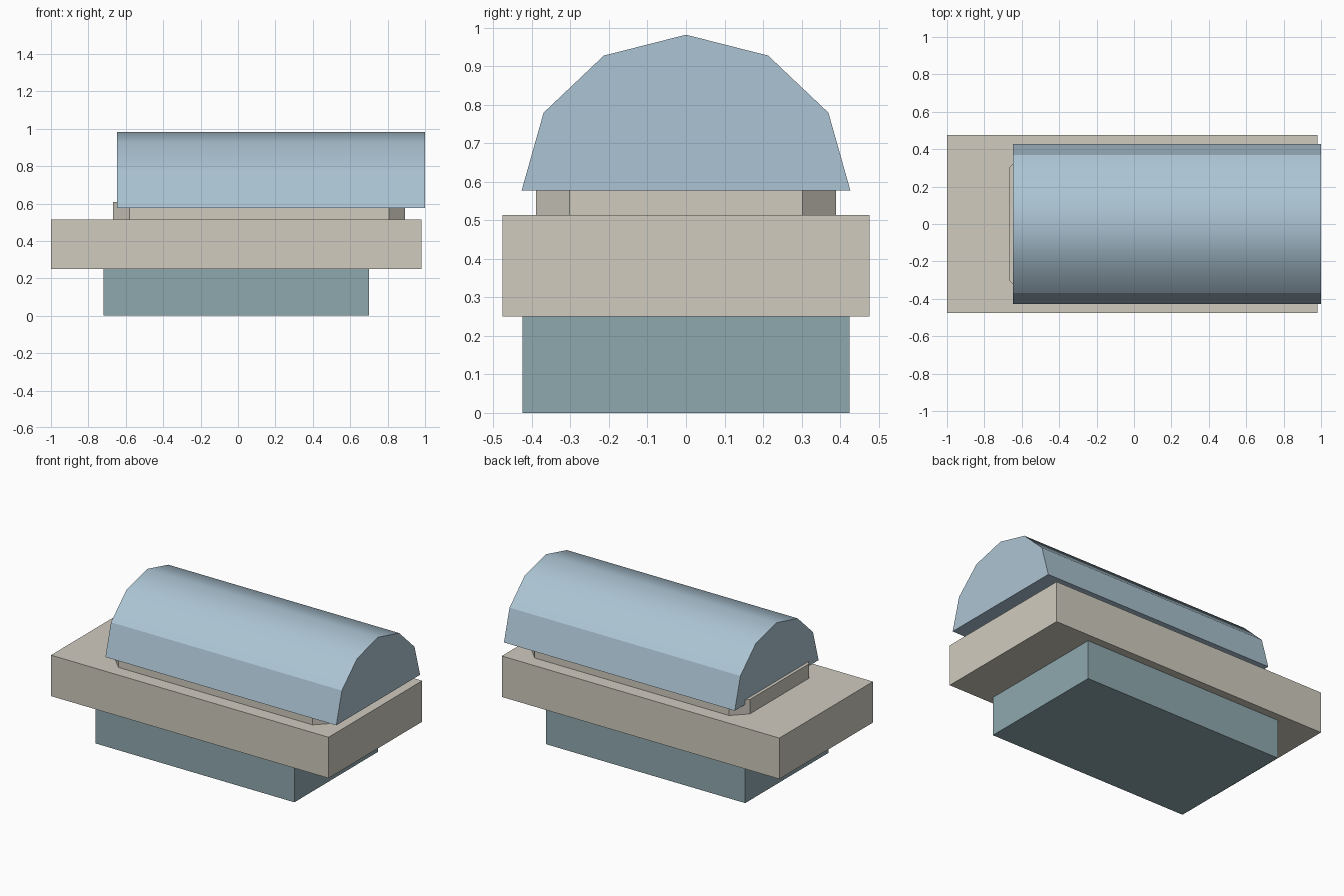
import bpy
import bmesh
from math import sin, cos, pi, radians
from mathutils import Vector

cube = bpy.data.objects.get("Cube")
if cube:
    bpy.data.objects.remove(cube, do_unlink=True)


def material(name, rgb):
    """Flat colour given as 0-255 display values, stored as linear."""
    lin = [((c / 255 + 0.055) / 1.055) ** 2.4 for c in rgb]
    mat = bpy.data.materials.new(name)
    mat.use_nodes = True
    mat.diffuse_color = (*lin, 1)
    mat.node_tree.nodes["Principled BSDF"].inputs["Base Color"].default_value = (*lin, 1)
    return mat


def prism(name, profile, sweep, mat):
    """Closed solid made by sweeping a flat profile along a vector."""
    bm = bmesh.new()
    face = bm.faces.new([bm.verts.new(p) for p in profile])
    new = bmesh.ops.extrude_face_region(bm, geom=[face], use_keep_orig=True)["geom"]
    verts = [g for g in new if isinstance(g, bmesh.types.BMVert)]
    bmesh.ops.translate(bm, vec=Vector(sweep), verts=verts)
    bmesh.ops.recalc_face_normals(bm, faces=bm.faces)
    mesh = bpy.data.meshes.new(name)
    bm.to_mesh(mesh)
    bm.free()
    mesh.materials.append(mat)
    obj = bpy.data.objects.new(name, mesh)
    bpy.context.collection.objects.link(obj)
    return obj


def block(name, x0, x1, half_y, z0, z1, mat, cut_x=0, cut_y=0):
    """Upright block, with its four corners cut off if cut_x is set."""
    if cut_x:
        a, b = half_y - cut_y, half_y
        outline = [(x0, -a), (x0 + cut_x, -b), (x1 - cut_x, -b), (x1, -a),
                   (x1, a), (x1 - cut_x, b), (x0 + cut_x, b), (x0, a)]
    else:
        outline = [(x0, -half_y), (x1, -half_y), (x1, half_y), (x0, half_y)]
    return prism(name, [(x, y, z0) for x, y in outline], (0, 0, z1 - z0), mat)


beige = material("warm beige", (208, 203, 191))
teal = material("grey teal", (143, 169, 175))
blue = material("pale blue", (172, 196, 211))

# Foot, slab and collar
block("lower_base", -0.72, 0.70, 0.425, 0, 0.25, teal)
block("middle_slab", -1, 0.98, 0.477, 0.25, 0.514, beige)
block("collar", -0.667, 0.893, 0.39, 0.514, 0.607, beige, 0.087, 0.088)

# Rounded roof: half of a twelve-sided ellipse
arc = [(-0.647, 0.427 * cos(i * pi / 6), 0.577 + 0.405 * sin(i * pi / 6)) for i in range(7)]
roof = prism("arched_roof", arc, (1.647, 0, 0), blue)
bpy.ops.object.select_all(action='DESELECT')
roof.select_set(True)
bpy.context.view_layer.objects.active = roof
bpy.ops.object.shade_smooth_by_angle(angle=radians(30))
